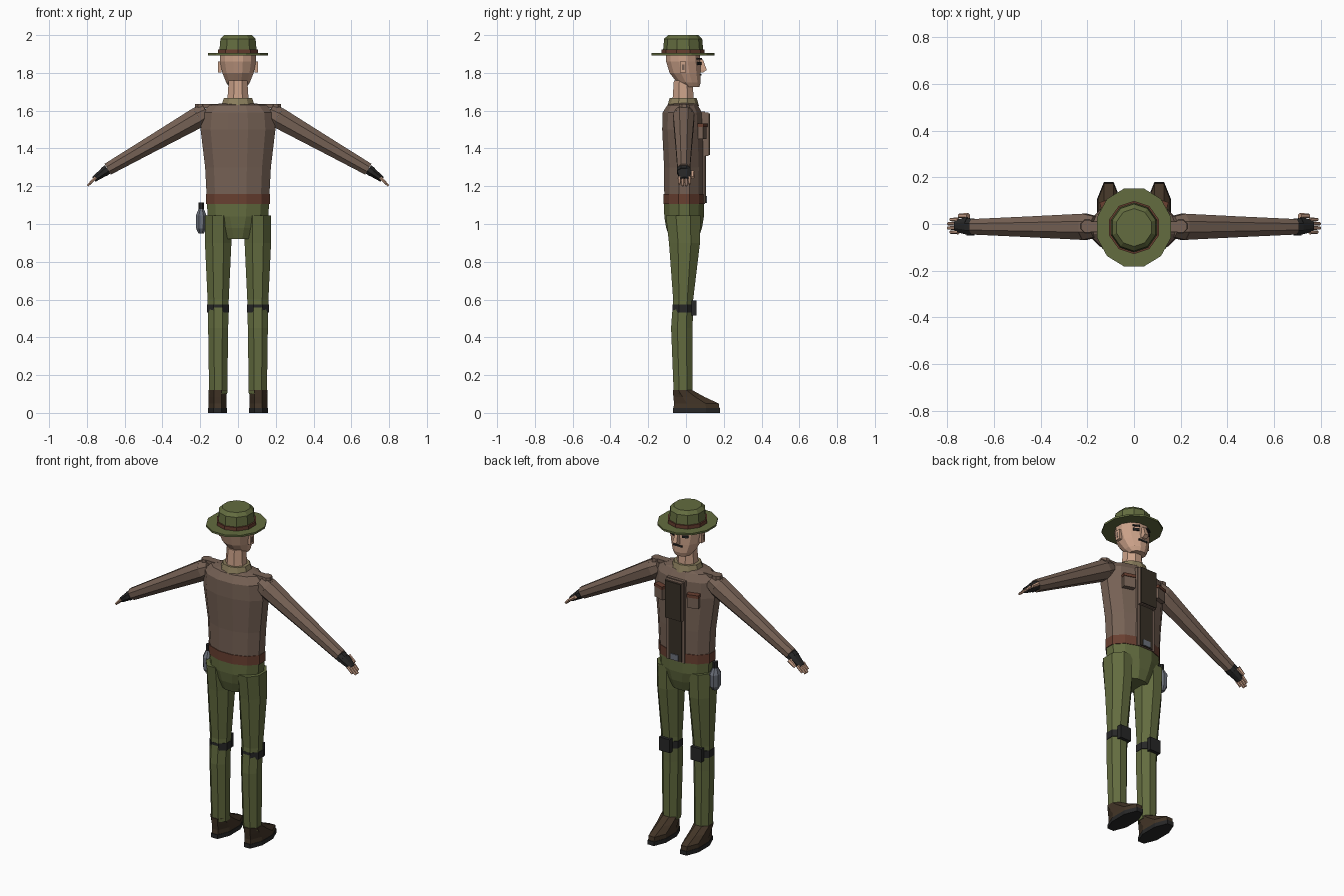
import bpy, bmesh, math
from mathutils import Matrix, Vector

default_cube = bpy.data.objects.get("Cube")
if default_cube:
    bpy.data.objects.remove(default_cube)


def make_material(name, red, green, blue):
    material = bpy.data.materials.new(name)
    material.use_nodes = True
    colour = (red, green, blue, 1)
    material.diffuse_color = colour
    shader = material.node_tree.nodes["Principled BSDF"]
    shader.inputs["Base Color"].default_value = colour
    return material


SHIRT = make_material("brown shirt", .18, .12, .09)
OLIVE = make_material("olive green", .125, .15, .05)
LEATHER = make_material("red leather", .14, .05, .03)
SKIN = make_material("skin", .6, .36, .25)
BLACK = make_material("soft black", .02, .02, .02)
SHOE = make_material("dark brown", .055, .035, .02)
KHAKI = make_material("khaki", .26, .21, .11)
STEEL = make_material("grey steel", .15, .165, .2)
PANEL = make_material("dark panel", .04, .03, .02)


def finish(name, bm, material, paired):
    """Turn the bmesh into an object, mirrored to the other side if paired."""
    bmesh.ops.recalc_face_normals(bm, faces=bm.faces)
    mesh = bpy.data.meshes.new(name)
    bm.to_mesh(mesh)
    bm.free()
    mesh.materials.append(material)
    part = bpy.data.objects.new(name, mesh)
    bpy.context.collection.objects.link(part)
    if paired:
        part.modifiers.new("other side", 'MIRROR').use_mirror_merge = False


def loft(name, material, centre, rings, sides=8, paired=False, frame=Matrix()):
    """Skin rings given as (height, half width, half depth, optional y shift)."""
    bm = bmesh.new()
    grow = 1 / math.cos(math.pi / sides)
    loops = []
    for height, width, depth, *shift in rings:
        loop = []
        for i in range(sides):
            angle = (i + .5) * math.tau / sides
            x = centre[0] + width * grow * math.cos(angle)
            y = centre[1] + depth * grow * math.sin(angle) + sum(shift)
            loop.append(bm.verts.new(frame @ Vector((x, y, height))))
        loops.append(loop)
    for lower, upper in zip(loops, loops[1:]):
        for i in range(sides):
            bm.faces.new((lower[i - 1], lower[i], upper[i], upper[i - 1]))
    bm.faces.new(loops[0])
    bm.faces.new(loops[-1])
    finish(name, bm, material, paired)


def taper(name, material, centre, bottom, top, width, depth, shrink=1, sides=8, paired=False):
    """Straight section whose top is scaled by shrink."""
    rings = [(bottom, width, depth), (top, width * shrink, depth * shrink)]
    loft(name, material, centre, rings, sides, paired)


def limb(name, material, start, end, start_radius, end_radius, flatten=1, sides=8):
    """Mirrored tapered tube between two points at equal y."""
    axis = end - start
    turn = Matrix.Rotation(math.atan2(axis.x, axis.z), 4, 'Y')
    rings = [(0, start_radius, start_radius * flatten),
             (axis.length, end_radius, end_radius * flatten)]
    loft(name, material, (0, 0), rings, sides, True, Matrix.Translation(start) @ turn)


def box(name, material, centre, size, turn=0, tilt=0, paired=False):
    bm = bmesh.new()
    placing = Matrix.Translation(centre)
    turning = Matrix.Rotation(math.radians(turn), 4, 'Z')
    tilting = Matrix.Rotation(math.radians(tilt), 4, 'X')
    scaling = Matrix.Diagonal((*size, 1))
    bmesh.ops.create_cube(bm, size=1, matrix=placing @ turning @ tilting @ scaling)
    finish(name, bm, material, paired)


# Plan positions shared by several parts
waist = (0, -.01)
neck_axis = (0, -.015)
leg_axis = (.105, -.015)
foot_axis = (.108, .055)
flask_axis = (-.195, 0)

# Torso, belt and hips
loft("shirt", SHIRT, waist,
     [(1.15, .166, .105), (1.3, .174, .106), (1.5, .198, .108, -.008),
      (1.59, .19, .104, -.01), (1.63, .15, .08, -.008), (1.64, .08, .06)], sides=12)
taper("belt", LEATHER, waist, 1.105, 1.16, width=.169, depth=.109, sides=12)
loft("hips", OLIVE, waist,
     [(.92, .085, .075), (.98, .12, .095), (1.04, .16, .105), (1.11, .165, .106)], sides=12)

# Jacket front panel with buckle
box("front_panel", SHIRT, centre=(0, .08, 1.35), size=(.12, .04, .49))
box("lower_panel_plate", PANEL, centre=(0, .102, 1.24), size=(.086, .008, .26))
box("upper_panel", SHIRT, centre=(0, .1, 1.475), size=(.11, .04, .23))
box("upper_panel_plate", PANEL, centre=(0, .122, 1.475), size=(.105, .008, .22))
box("panel_buckle", STEEL, centre=(0, .105, 1.13), size=(.05, .012, .035))

# Chest pouches
box("chest_pouches", SHIRT, (.108, .08, 1.485), (.066, .04, .07), turn=-17, paired=True)
box("pouch_flaps", LEATHER, (.108, .081, 1.522), (.07, .046, .018), turn=-17, paired=True)

# Collar, neck and head
taper("collar", KHAKI, neck_axis, 1.625, 1.666, width=.088, depth=.08, shrink=.85, sides=10)
taper("neck", SKIN, neck_axis, 1.63, 1.76, width=.058, depth=.058, shrink=.85)
loft("head", SKIN, neck_axis,
     [(1.725, .046, .04, .045), (1.75, .063, .063, .03), (1.8, .083, .082, .01),
      (1.86, .095, .09), (1.91, .094, .09)], sides=12)

# Face details
loft("nose", SKIN, (0, .08),
     [(1.803, .013, .012), (1.815, .014, .02, .01), (1.87, .008, .01)], sides=4)
box("moustache", BLACK, centre=(0, .077, 1.79), size=(.056, .008, .01))
box("eyes", BLACK, (.043, .07, 1.85), (.034, .007, .014), turn=-30, paired=True)
box("eyebrows", BLACK, (.043, .07, 1.874), (.042, .009, .008), turn=-30, paired=True)
box("ears", SKIN, (.096, -.015, 1.83), (.018, .032, .058), paired=True)
box("ear_hollows", SHIRT, (.104, -.015, 1.83), (.006, .012, .03), paired=True)

# Hat
taper("hat_brim", OLIVE, neck_axis, 1.893, 1.904, width=.158, depth=.167, sides=12)
taper("hat_band", LEATHER, neck_axis, 1.9, 1.925, width=.106, depth=.108, sides=10)
taper("hat_crown", OLIVE, neck_axis, 1.9, 1.98, width=.1, depth=.103, shrink=.93, sides=10)
taper("hat_top", OLIVE, neck_axis, 1.98, 2, width=.093, depth=.096, shrink=.8, sides=10)

# Legs and knee pads
loft("legs", OLIVE, leg_axis,
     [(.1, .048, .05), (.45, .053, .057, -.007), (.6, .056, .053),
      (.9, .07, .082, .007), (1.045, .07, .092)], paired=True)
taper("knee_straps", BLACK, leg_axis, .532, .575, width=.058, depth=.056, paired=True)
box("knee_pads", BLACK, (.105, .043, .555), (.072, .026, .08), paired=True)

# Shoes
taper("shoe_soles", BLACK, foot_axis, 0, .025, width=.05, depth=.125, paired=True)
loft("shoe_uppers", SHOE, foot_axis,
     [(.02, .048, .122), (.05, .047, .118), (.085, .047, .082, -.04),
      (.12, .049, .052, -.073)], paired=True)
for row in range(3):
    lace = Vector((.108, .055, .094)) + row * Vector((0, .02, -.008))
    box(f"shoe_laces_{row}", STEEL, lace, (.045, .009, .006), tilt=-23, paired=True)

# Sleeves and shoulder straps
shoulder = Vector((.165, -.012, 1.59))
upper_arm = Vector((.21, -.012, 1.565))
wrist = Vector((.69, -.012, 1.29))
elbow = upper_arm.lerp(wrist, .5)
limb("shoulders", SHIRT, shoulder, upper_arm, start_radius=.045, end_radius=.056)
limb("upper_sleeves", SHIRT, upper_arm, elbow, start_radius=.056, end_radius=.044)
limb("lower_sleeves", SHIRT, elbow, wrist, start_radius=.044, end_radius=.033)
taper("shoulder_buttons", SHIRT, (.2, -.01), 1.6, 1.635, width=.03, depth=.03,
      shrink=.9, paired=True)
box("shoulder_straps", SHIRT, (.155, -.012, 1.625), (.07, .045, .02), paired=True)

# Gloves with bare fingertips
palm = Vector((.71, -.008, 1.275))
knuckles = Vector((.763, -.008, 1.236))
limb("glove_cuffs", BLACK, wrist, palm, start_radius=.026, end_radius=.026, flatten=1.4)
limb("gloves", BLACK, palm, knuckles, start_radius=.024, end_radius=.015, flatten=1.6)
thumb = palm + Vector((0, .043, 0))
limb("thumbs", SKIN, thumb, thumb + Vector((.04, 0, -.03)), .011, .008, sides=6)
for finger in range(4):
    base = knuckles + Vector((-.01, (finger - 1.5) * .018, .01))
    reach = .033 if finger in (0, 3) else .043
    tip = base + Vector((reach, 0, -reach))
    limb(f"fingers_{finger}", SKIN, base, tip, start_radius=.008, end_radius=.006, sides=6)

# Water flask on the hip
loft("flask", STEEL, flask_axis,
     [(.95, .014, .018), (.975, .026, .034), (1.045, .028, .036), (1.08, .014, .016)])
taper("flask_cap", BLACK, flask_axis, 1.07, 1.115, width=.014, depth=.016)
